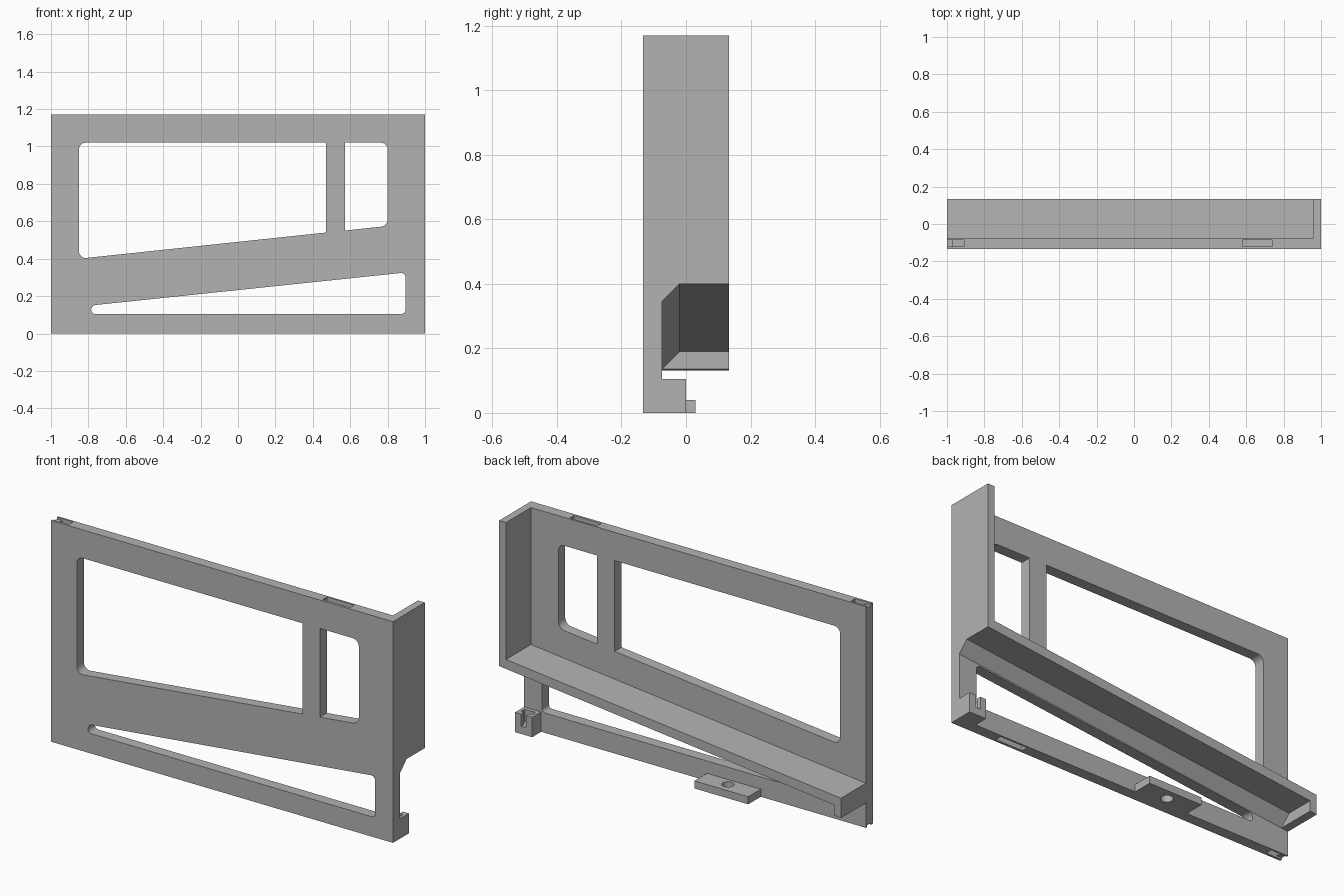
import bpy, bmesh
from math import radians
from mathutils import Vector

cube = bpy.data.objects.get("Cube")
if cube:
    bpy.data.objects.remove(cube, do_unlink=True)

GREY = (0.45, 0.45, 0.45, 1)
mat = bpy.data.materials.new("plain grey")
mat.use_nodes = True
mat.diffuse_color = GREY
mat.node_tree.nodes["Principled BSDF"].inputs["Base Color"].default_value = GREY

FRONT, INNER, BACK, TOP = -0.133, -0.075, 0.133, 1.17
SLOPE, SHELF_Z = 0.107, 0.293


def loft(name, start, end):
    """Solid between two matching outlines."""
    bm = bmesh.new()
    a = [bm.verts.new(p) for p in start]
    b = [bm.verts.new(p) for p in end]
    bm.faces.new(a)
    bm.faces.new(b[::-1])
    for i in range(len(a)):
        j = (i + 1) % len(a)
        bm.faces.new((a[i], b[i], b[j], a[j]))
    bmesh.ops.recalc_face_normals(bm, faces=bm.faces)
    mesh = bpy.data.meshes.new(name)
    bm.to_mesh(mesh)
    bm.free()
    mesh.materials.append(mat)
    obj = bpy.data.objects.new(name, mesh)
    bpy.context.collection.objects.link(obj)
    return obj


def panel(name, outline, y0, y1):
    return loft(name, [(x, y0, z) for x, z in outline], [(x, y1, z) for x, z in outline])


def box(name, x0, x1, y0, y1, z0, z1):
    return panel(name, [(x0, z0), (x1, z0), (x1, z1), (x0, z1)], y0, y1)


def sloped(name, profile, x0, x1, cap=TOP):
    """Profile in y and z swept along the sloping shelf line."""
    ends = [[(x, y, min(z + SHELF_Z + SLOPE * x, cap)) for y, z in profile] for x in (x0, x1)]
    return loft(name, *ends)


def rounded(corners, radii, steps=6):
    """Outline with each corner rounded by its own amount."""
    pts = []
    for i, (c, r) in enumerate(zip(corners, radii)):
        c = Vector(c)
        if not r:
            pts.append(c)
            continue
        p = c + (Vector(corners[i - 1]) - c).normalized() * r
        q = c + (Vector(corners[(i + 1) % len(corners)]) - c).normalized() * r
        for k in range(steps + 1):
            t = k / steps
            # weighted curve, close to a circular arc
            w = (1 - t) ** 2, 1.414 * t * (1 - t), t * t
            pts.append((p * w[0] + c * w[1] + q * w[2]) / sum(w))
    return pts


def cut(target, cutters):
    for c in cutters:
        mod = target.modifiers.new("cut", "BOOLEAN")
        mod.operation, mod.solver, mod.object = "DIFFERENCE", "EXACT", c
        bpy.context.view_layer.objects.active = target
        bpy.ops.object.modifier_apply(modifier=mod.name)
        bpy.data.objects.remove(c, do_unlink=True)


def window(x0, x1, radii):
    sill = lambda x: 0.49 + 0.106 * x
    outline = rounded([(x0, sill(x0)), (x1, sill(x1)), (x1, 1.02), (x0, 1.02)], radii)
    return panel("window_cutter", outline, -0.3, 0.1)


# Front plate with two windows, wedge opening and peg slots
plate = box("front_plate", -1, 1, FRONT, INNER, 0, TOP)
wedge = rounded([(-0.785, 0.105), (0.895, 0.105), (0.895, 0.326), (-0.785, 0.15)],
                [0.02, 0.02, 0.025, 0.025])
cutters = [window(-0.85, 0.47, [0.04, 0, 0, 0.035]),
           window(0.572, 0.80, [0, 0.035, 0.035, 0]),
           panel("wedge_cutter", wedge, -0.3, 0.1)]
for z in (0, TOP):
    for x0, x1, depth in ((0.58, 0.74, 0.03), (-0.97, -0.905, 0.03), (-1.05, -0.97, 0.01)):
        cutters.append(box("slot_cutter", x0, x1, -0.12, -0.085, z - depth, z + depth))
cut(plate, cutters)

# Sloping shelf with chamfered support, end lip and side wall
sloped("shelf", [(INNER, -0.055), (-0.02, 0), (BACK, 0), (BACK, 0.05), (INNER, 0.05)], -1, 0.96)
sloped("shelf_end_lip", [(INNER, -0.055), (BACK, -0.055), (BACK, 0), (-0.02, 0)], -1, -0.96)
sloped("side_wall", [(INNER, -0.055), (-0.02, 0), (BACK, 0), (BACK, 2), (INNER, 2)], 0.96, 1)

# Corner clip with a T-shaped pocket
clip = box("corner_clip", 0.90, 1, INNER, 0, 0, 0.105)
cut(clip, [box("pocket_cutter", 0.918, 0.982, -0.055, -0.025, 0.04, 0.2),
           box("throat_cutter", 0.935, 0.965, -0.04, 0.05, 0.04, 0.2)])

# Mounting tab with a screw hole
tab = box("mounting_tab", -0.385, -0.07, INNER, 0.03, 0, 0.04)
bpy.ops.mesh.primitive_cylinder_add(vertices=32, radius=0.03, depth=0.3, location=(-0.225, -0.03, 0))
cut(tab, [bpy.context.object])

# Smooth the rounded corners only
for obj in (plate, tab):
    bpy.ops.object.select_all(action="DESELECT")
    obj.select_set(True)
    bpy.context.view_layer.objects.active = obj
    bpy.ops.object.shade_smooth_by_angle(angle=radians(30))
